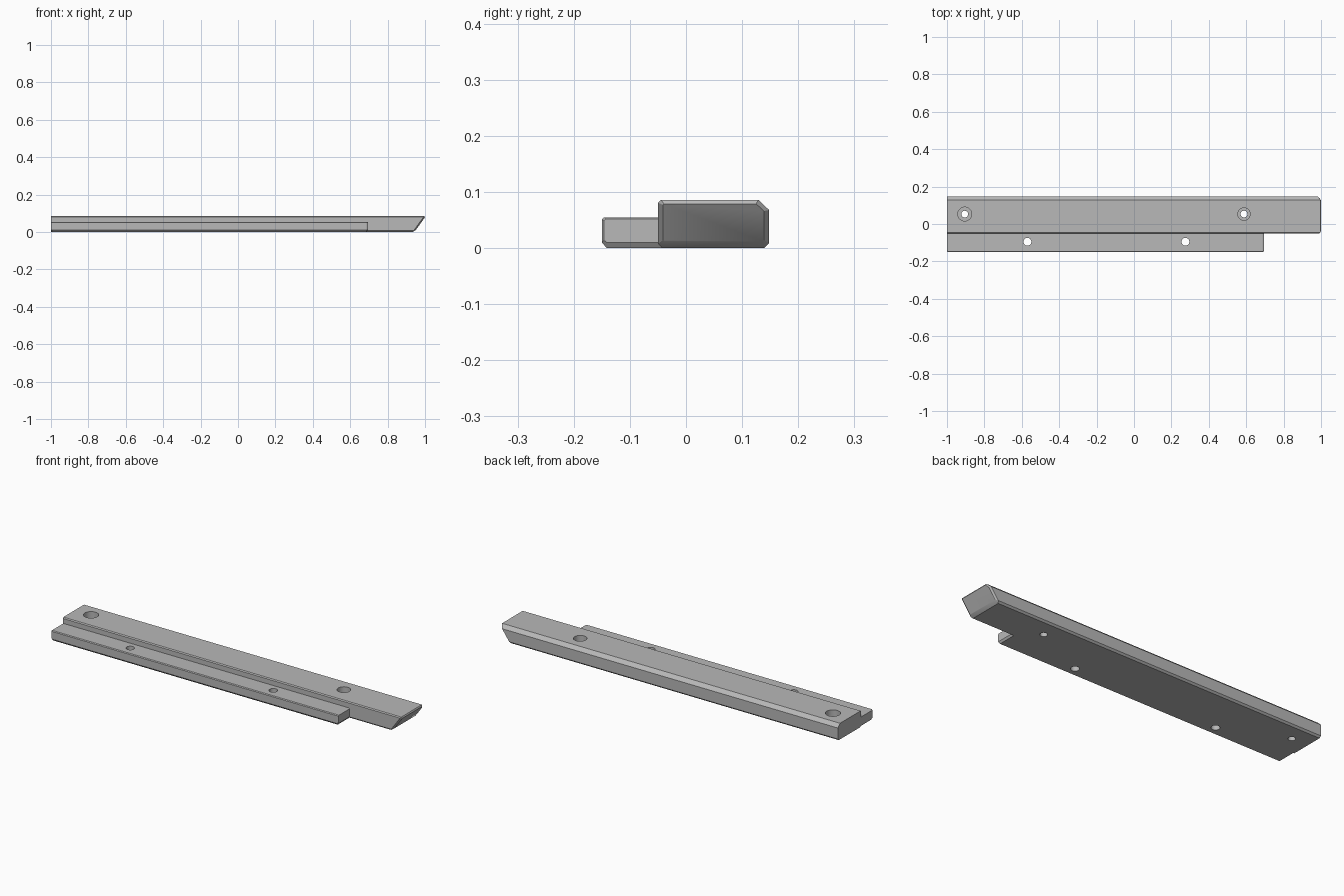
import bpy
import bmesh

if "Cube" in bpy.data.objects:
    bpy.data.objects.remove(bpy.data.objects["Cube"], do_unlink=True)

steel = bpy.data.materials.new("satin grey")
steel.use_nodes = True
grey = (0.48, 0.48, 0.48, 1)
steel.diffuse_color = grey
steel.node_tree.nodes["Principled BSDF"].inputs["Base Color"].default_value = grey


def loft(name, rings):
    """Closed solid through rings that share a point count."""
    bm = bmesh.new()
    loops = [[bm.verts.new(p) for p in ring] for ring in rings]
    n = len(loops[0])
    for a, b in zip(loops, loops[1:]):
        for i in range(n):
            j = (i + 1) % n
            bm.faces.new((a[i], a[j], b[j], b[i]))
    bm.faces.new(loops[0])
    bm.faces.new(loops[-1])
    bmesh.ops.recalc_face_normals(bm, faces=bm.faces)
    mesh = bpy.data.meshes.new(name)
    bm.to_mesh(mesh)
    bm.free()
    mesh.materials.append(steel)
    obj = bpy.data.objects.new(name, mesh)
    bpy.context.collection.objects.link(obj)
    return obj


def section(profile, x, slope=0):
    return [(x + slope * z, y, z) for y, z in profile]


def combine(target, tool, operation):
    """Apply a boolean and discard the tool."""
    bpy.context.view_layer.objects.active = target
    mod = target.modifiers.new("combine", "BOOLEAN")
    mod.operation = operation
    mod.solver = "EXACT"
    mod.object = tool
    bpy.ops.object.modifier_apply(modifier=mod.name)
    bpy.data.objects.remove(tool, do_unlink=True)


def drill(target, x, y, radius, bottom):
    bpy.ops.mesh.primitive_cylinder_add(
        vertices=40, radius=radius, depth=0.2, location=(x, y, bottom + 0.1))
    cutter = bpy.context.object
    cutter.data.materials.append(steel)
    cutter.hide_render = True
    combine(target, cutter, "DIFFERENCE")


# Main bar: chamfered section with an undercut, edge-broken right end
bar_outer = [(-0.05, 0.008), (-0.042, 0), (0.139, 0), (0.148, 0.009),
             (0.148, 0.068), (0.129, 0.086), (-0.045, 0.086), (-0.05, 0.081)]
bar_inner = [(-0.041, 0.014), (-0.039, 0.012), (0.137, 0.012), (0.139, 0.014),
             (0.139, 0.066), (0.125, 0.079), (-0.039, 0.079), (-0.041, 0.077)]
bar = loft("stepped_bar", [section(bar_outer, -1),
                           section(bar_outer, 0.934, 0.72),
                           section(bar_inner, 0.943, 0.72)])

# Low front rail, merged into the bar
rail_outer = [(-0.15, 0.010), (-0.141, 0), (-0.02, 0),
              (-0.02, 0.055), (-0.146, 0.055), (-0.15, 0.051)]
rail_inner = [(-0.146, 0.014), (-0.141, 0.010), (-0.02, 0.010),
              (-0.02, 0.052), (-0.143, 0.052), (-0.146, 0.049)]
rail = loft("front_rail", [section(rail_inner, -1),
                           section(rail_outer, -0.994),
                           section(rail_outer, 0.688),
                           section(rail_inner, 0.695)])
combine(bar, rail, "UNION")

# Counterbored holes in the bar
for x, radius in ((-0.905, 0.037), (0.588, 0.033)):
    drill(bar, x, 0.053, radius, 0.04)
    drill(bar, x, 0.053, 0.018, -0.05)

# Plain through holes in the rail
for x in (-0.57, 0.275):
    drill(bar, x, -0.095, 0.021, -0.05)

# Smooth hole walls, crisp machined edges
bpy.ops.object.select_all(action="DESELECT")
bar.select_set(True)
bpy.context.view_layer.objects.active = bar
bpy.ops.object.shade_smooth_by_angle(angle=0.4)
